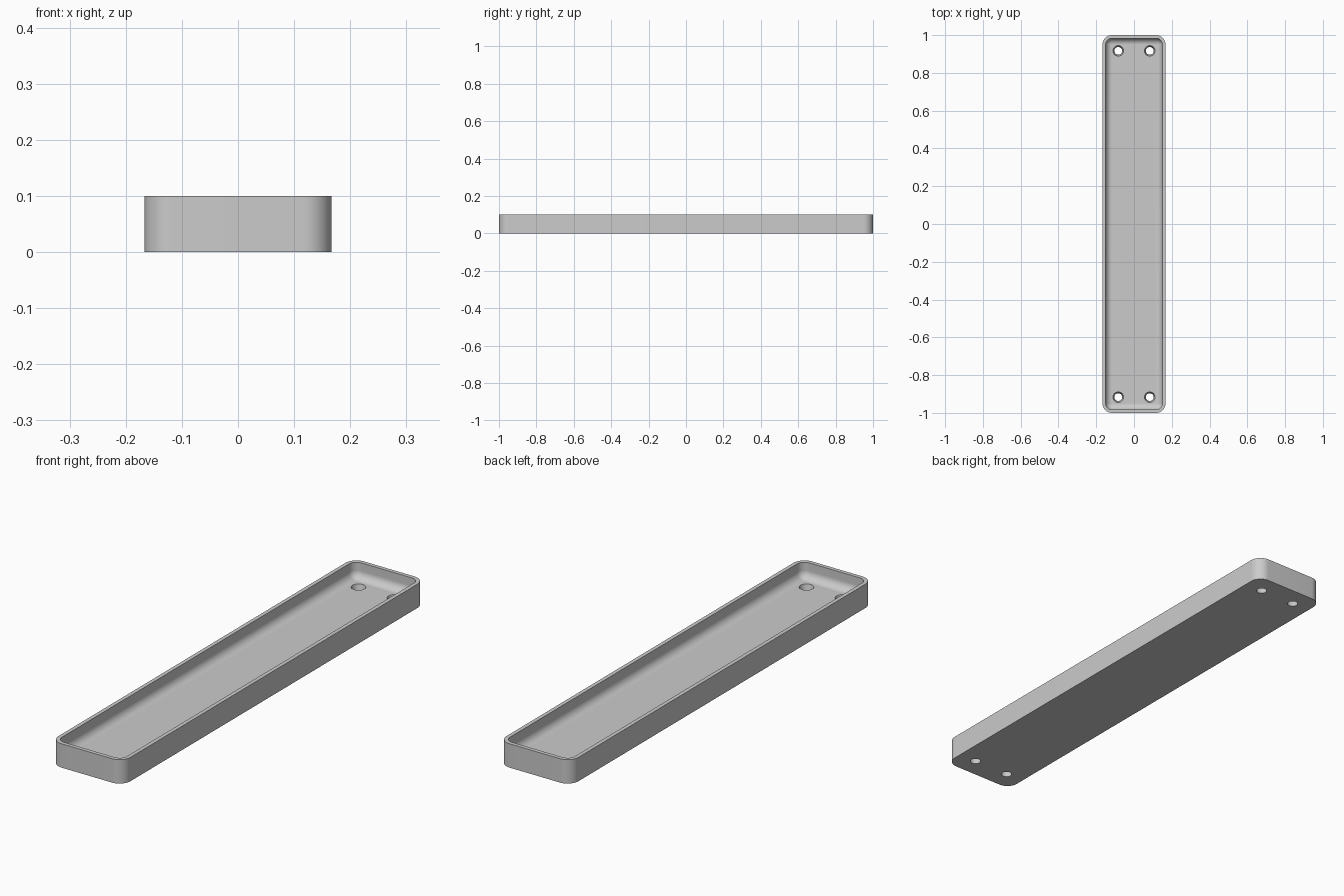
import bpy, bmesh
from math import sin, cos, pi, radians

if "Cube" in bpy.data.objects:
    bpy.data.objects.remove(bpy.data.objects["Cube"], do_unlink=True)

UNIT = 1 / 60
HALF_X, HALF_Y, HEIGHT = 10 * UNIT, 60 * UNIT, 6 * UNIT
WALL, FLOOR = UNIT, 2 * UNIT
CORNER, FILLET = 3 * UNIT, 2 * UNIT
SEG = 16

grey = bpy.data.materials.new("plain grey")
grey.use_nodes = True
colour = (0.6, 0.6, 0.6, 1)
grey.diffuse_color = colour
grey.node_tree.nodes["Principled BSDF"].inputs["Base Color"].default_value = colour


def ring(bm, inset, z):
    """Rounded rectangle of vertices, inset from the outer wall."""
    r = max(CORNER - inset, 0)
    cx, cy = HALF_X - inset - r, HALF_Y - inset - r
    verts = []
    for q, (sx, sy) in enumerate([(1, 1), (-1, 1), (-1, -1), (1, -1)]):
        for i in range(SEG + 1):
            a = (q + i / SEG) * pi / 2
            verts.append(bm.verts.new((sx * cx + r * cos(a), sy * cy + r * sin(a), z)))
    return verts


# Tray shell: outer wall, rim, inner wall and rounded floor edge
bm = bmesh.new()
rings = [ring(bm, 0, 0), ring(bm, 0, HEIGHT), ring(bm, WALL, HEIGHT)]
for i in range(SEG + 1):
    a = i / SEG * pi / 2
    rings.append(ring(bm, WALL + FILLET * (1 - cos(a)), FLOOR + FILLET * (1 - sin(a))))
n = len(rings[0])
for low, high in zip(rings, rings[1:]):
    for i in range(n):
        j = (i + 1) % n
        bm.faces.new((low[i], low[j], high[j], high[i]))
bm.faces.new(reversed(rings[0]))
bm.faces.new(rings[-1])
bmesh.ops.remove_doubles(bm, verts=bm.verts, dist=1e-5)
bmesh.ops.recalc_face_normals(bm, faces=bm.faces)
mesh = bpy.data.meshes.new("tray")
bm.to_mesh(mesh)
bm.free()
mesh.materials.append(grey)
tray = bpy.data.objects.new("tray", mesh)
bpy.context.collection.objects.link(tray)

# Four tapered screw holes, wider at the floor of the tray
R_LOW, R_HIGH, OVER = 0.0205, 0.028, 0.01
slope = (R_HIGH - R_LOW) / FLOOR
bm = bmesh.new()
for sx in (-1, 1):
    for sy in (-1, 1):
        made = bmesh.ops.create_cone(
            bm, cap_ends=True, segments=48, depth=FLOOR + 2 * OVER,
            radius1=R_LOW - slope * OVER, radius2=R_HIGH + slope * OVER)
        bmesh.ops.translate(bm, verts=made["verts"],
                            vec=(sx * 5 * UNIT, sy * 55 * UNIT, FLOOR / 2))
cut_mesh = bpy.data.meshes.new("hole_cutter")
bm.to_mesh(cut_mesh)
bm.free()
cut_mesh.materials.append(grey)
cutter = bpy.data.objects.new("hole_cutter", cut_mesh)
cutter.hide_render = True
bpy.context.collection.objects.link(cutter)

mod = tray.modifiers.new("screw holes", "BOOLEAN")
mod.operation = "DIFFERENCE"
mod.solver = "EXACT"
mod.object = cutter
bpy.ops.object.select_all(action="DESELECT")
tray.select_set(True)
bpy.context.view_layer.objects.active = tray
bpy.ops.object.modifier_apply(modifier=mod.name)
bpy.data.objects.remove(cutter, do_unlink=True)

# Smooth curves with crisp rims
bpy.ops.object.shade_smooth_by_angle(angle=radians(30))
